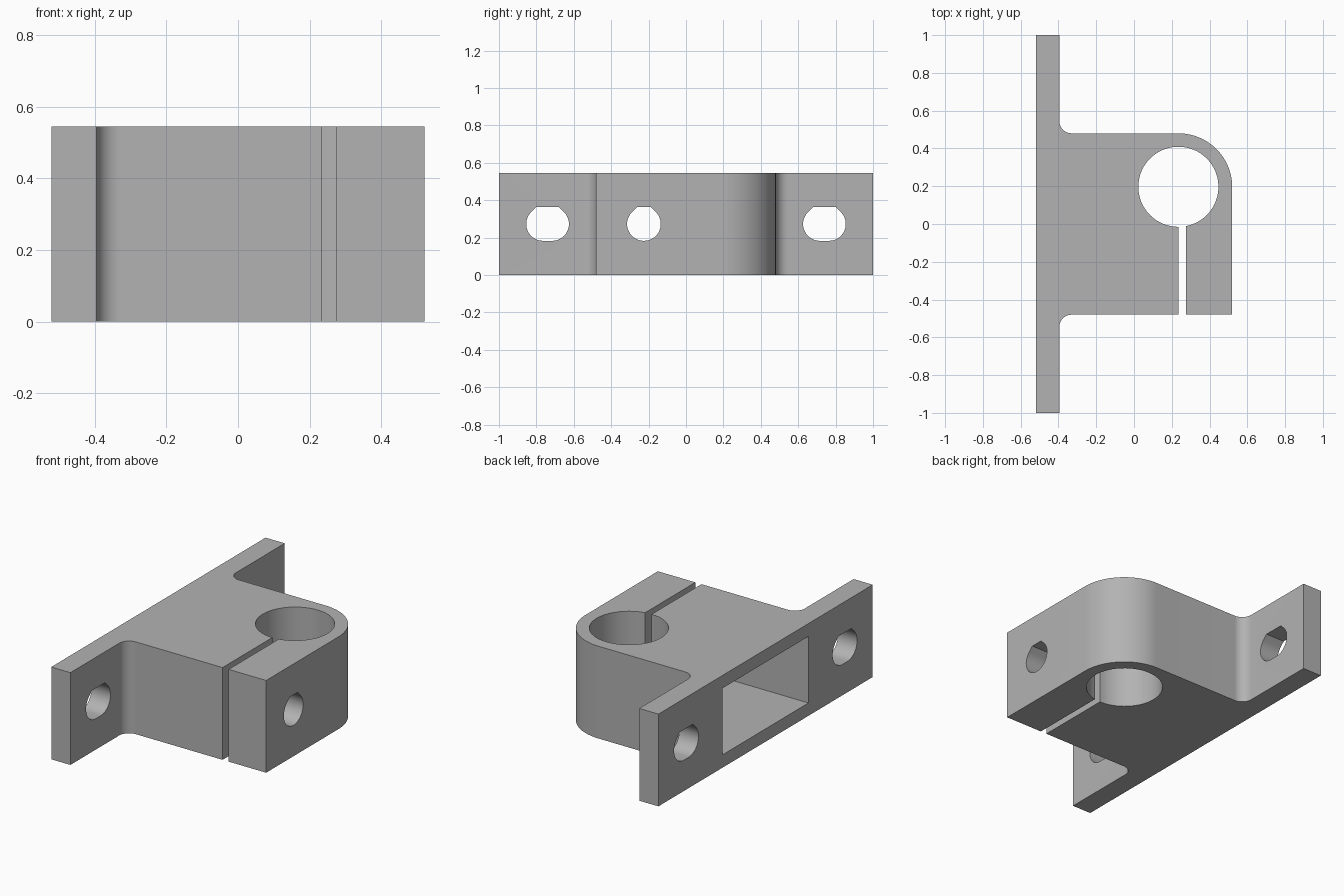
import bpy, bmesh
from math import cos, sin, pi, radians, asin
from mathutils import Vector

if "Cube" in bpy.data.objects:
    bpy.data.objects.remove(bpy.data.objects["Cube"], do_unlink=True)

HEIGHT = 0.545
BACK, PLATE, FRONT = -0.52, -0.395, 0.52   # plate back, plate face, clamp face
SIDE = 0.48                                # half width of the body
FILLET = 0.065
BORE = Vector((0.235, 0.197))
BORE_R = 0.212
SLIT_A, SLIT_B = 0.235, 0.275
HOLE_R = 0.09

grey = bpy.data.materials.new("grey plastic")
grey.use_nodes = True
colour = (0.45, 0.45, 0.45, 1)
grey.diffuse_color = colour
grey.node_tree.nodes["Principled BSDF"].inputs["Base Color"].default_value = colour


def arc(cx, cy, r, start, end, steps):
    """Points along an arc, angles in degrees."""
    angles = [radians(start + (end - start) * i / steps) for i in range(steps + 1)]
    return [(cx + r * cos(a), cy + r * sin(a)) for a in angles]


def prism(name, points, low, high, along_x=False):
    """Extrude a flat outline along z, or an outline in y and z along x."""
    bm = bmesh.new()
    place = (lambda p: (low, p[0], p[1])) if along_x else (lambda p: (p[0], p[1], low))
    face = bm.faces.new([bm.verts.new(place(p)) for p in points])
    moved = bmesh.ops.extrude_face_region(bm, geom=[face])["geom"]
    step = (high - low, 0, 0) if along_x else (0, 0, high - low)
    bmesh.ops.translate(bm, vec=step, verts=[v for v in moved if isinstance(v, bmesh.types.BMVert)])
    bmesh.ops.recalc_face_normals(bm, faces=bm.faces)
    mesh = bpy.data.meshes.new(name)
    bm.to_mesh(mesh)
    bm.free()
    mesh.materials.append(grey)
    obj = bpy.data.objects.new(name, mesh)
    bpy.context.collection.objects.link(obj)
    return obj


def cut(target, cutter):
    mod = target.modifiers.new("cut", "BOOLEAN")
    mod.operation, mod.solver, mod.object = "DIFFERENCE", "EXACT", cutter
    bpy.ops.object.modifier_apply(modifier=mod.name)
    bpy.data.objects.remove(cutter, do_unlink=True)


def flat_top_hole(y, z, r, stretch=0):
    """Round hole with sloped shoulders and a flat top, optionally widened."""
    right = arc(y + stretch, z, r, -90, 45, 18)
    left = arc(y - stretch, z, r, 135, 270, 18)
    half = r * (2 ** 0.5 - 1)
    top = [(y + stretch + half, z + r), (y - stretch - half, z + r)]
    if stretch == 0:
        left.pop()
    return right + top + left


# Bracket outline: flanges, filleted body, rounded clamp, bore and slit
slit_end = -90 + asin((SLIT_B - BORE.x) / BORE_R) * 180 / pi
outline = [(BACK, 1), (BACK, -1), (PLATE, -1)]
outline += arc(PLATE + FILLET, -SIDE - FILLET, FILLET, 180, 90, 10)
outline += [(SLIT_A, -SIDE)]
outline += arc(BORE.x, BORE.y, BORE_R, -90, slit_end - 360, 72)
outline += [(SLIT_B, -SIDE), (FRONT, -SIDE)]
outline += arc(BORE.x, SIDE - (FRONT - BORE.x), FRONT - BORE.x, 0, 90, 32)
outline += arc(PLATE + FILLET, SIDE + FILLET, FILLET, 270, 180, 10)
outline += [(PLATE, 1)]
bracket = prism("clamp_bracket", outline, 0, HEIGHT)
bpy.context.view_layer.objects.active = bracket
bracket.select_set(True)

# Hollow pocket opening on the back of the plate
pocket = [(-0.4, 0.076), (0.4, 0.076), (0.4, 0.469), (-0.4, 0.469)]
cut(bracket, prism("pocket_cutter", pocket, BACK - 0.1, -0.03, True))

# Slotted mounting holes in both flanges
for side in (-1, 1):
    slot = flat_top_hole(side * 0.74, HEIGHT / 2, HOLE_R, 0.024)
    cut(bracket, prism("slot_cutter", slot, BACK - 0.1, PLATE + 0.1, True))

# Clamping screw hole through the jaw and into the pocket
screw = flat_top_hole(-0.225, HEIGHT / 2, HOLE_R)
cut(bracket, prism("screw_cutter", screw, -0.1, FRONT + 0.1, True))

bpy.ops.object.shade_smooth_by_angle(angle=radians(25))
